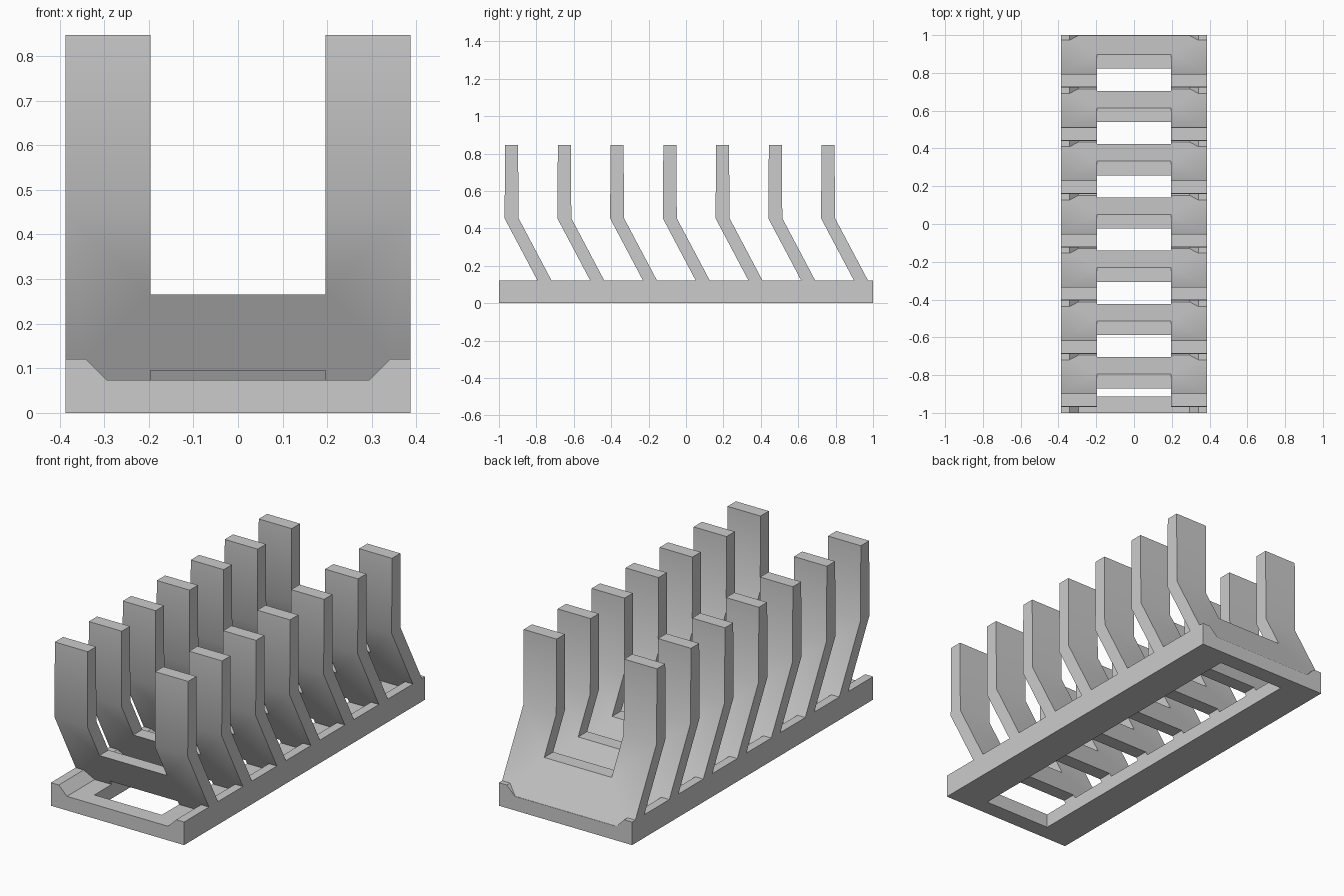
import bpy, bmesh, math

cube = bpy.data.objects.get("Cube")
if cube:
    bpy.data.objects.remove(cube, do_unlink=True)

HALF_W, SLOT = 0.387, 0.196            # outer half width, inner half width
RAIL, FLOOR = 0.121, 0.074             # rail top, channel floor
BEND, NOTCH, TOP = 0.454, 0.265, 0.847
UNDER = 0.0955                         # underside of a rib over the opening
LEAN, PITCH, RIBS = 0.529, 0.282, 7
OPEN_Y = 0.912

gray = bpy.data.materials.new("plain gray")
gray.use_nodes = True
color = (0.6, 0.6, 0.6, 1)
gray.diffuse_color = color
gray.node_tree.nodes["Principled BSDF"].inputs["Base Color"].default_value = color


def make_object(name, bm):
    bmesh.ops.recalc_face_normals(bm, faces=bm.faces)
    mesh = bpy.data.meshes.new(name)
    bm.to_mesh(mesh)
    bm.free()
    mesh.materials.append(gray)
    obj = bpy.data.objects.new(name, mesh)
    bpy.context.collection.objects.link(obj)
    return obj


def mirrored(half):
    """Close a right-hand outline with its reflection in x."""
    return half + [(-x, z) for x, z in reversed(half)]


def solid(name, outline, front, back, caps):
    """Join an outline's front and back copies; caps lists the face loops."""
    bm = bmesh.new()
    f = [bm.verts.new((x, front(z), z)) for x, z in outline]
    b = [bm.verts.new((x, back(z), z)) for x, z in outline]
    for loop in caps:
        bm.faces.new([f[i] for i in loop])
        bm.faces.new([b[i] for i in reversed(loop)])
    n = len(outline)
    for i in range(n):
        j = (i + 1) % n
        bm.faces.new((f[j], f[i], b[i], b[j]))
    return make_object(name, bm)


def activate(obj):
    bpy.ops.object.select_all(action='DESELECT')
    obj.select_set(True)
    bpy.context.view_layer.objects.active = obj


# Base: channelled tray with a long opening cut through it
channel = [(0.294, FLOOR), (0.341, RAIL), (HALF_W, RAIL)]
tray = mirrored(channel + [(HALF_W, 0)])
base = solid("base_frame", tray, lambda z: -1, lambda z: 1, [range(len(tray))])

bm = bmesh.new()
bmesh.ops.create_cube(bm, size=2)
bmesh.ops.scale(bm, vec=(SLOT, OPEN_Y, 0.5), verts=bm.verts)
cutter = make_object("opening_cutter", bm)
cutter.hide_render = True
cut = base.modifiers.new("opening", 'BOOLEAN')
cut.operation, cut.solver, cut.object = 'DIFFERENCE', 'EXACT', cutter
activate(base)
bpy.ops.object.modifier_apply(modifier=cut.name)
bpy.data.objects.remove(cutter, do_unlink=True)


# Ribs: U-shaped plates that lean forward, then bend upright
def edge_line(y_bend, y_top):
    def at(z):
        if z <= BEND:
            return y_bend + (BEND - z) * LEAN
        return y_bend + (y_top - y_bend) * (z - BEND) / (TOP - BEND)
    return at


for k in range(RIBS):
    shift = k * PITCH
    under = FLOOR if k == RIBS - 1 else UNDER   # last rib rests on the tray end
    half = [(SLOT, NOTCH), (SLOT, BEND), (SLOT, TOP), (HALF_W, TOP), (HALF_W, BEND)]
    half += channel[::-1] + [(SLOT, FLOOR)]
    if under > FLOOR:
        half.append((SLOT, under))
    outline = mirrored(half)
    n = len(outline)
    right_arm = [1, 2, 3, 4]
    left_arm = [n - 1 - i for i in reversed(right_arm)]
    lower = [i for i in range(n) if i not in (2, 3, n - 3, n - 4)]
    rib = solid(f"rib_{k + 1}", outline, edge_line(-0.97 + shift, -0.967 + shift),
                edge_line(-0.895 + shift, -0.898 + shift), [right_arm, left_arm, lower])
    activate(rib)
    bpy.ops.object.shade_smooth_by_angle(angle=math.radians(30))
